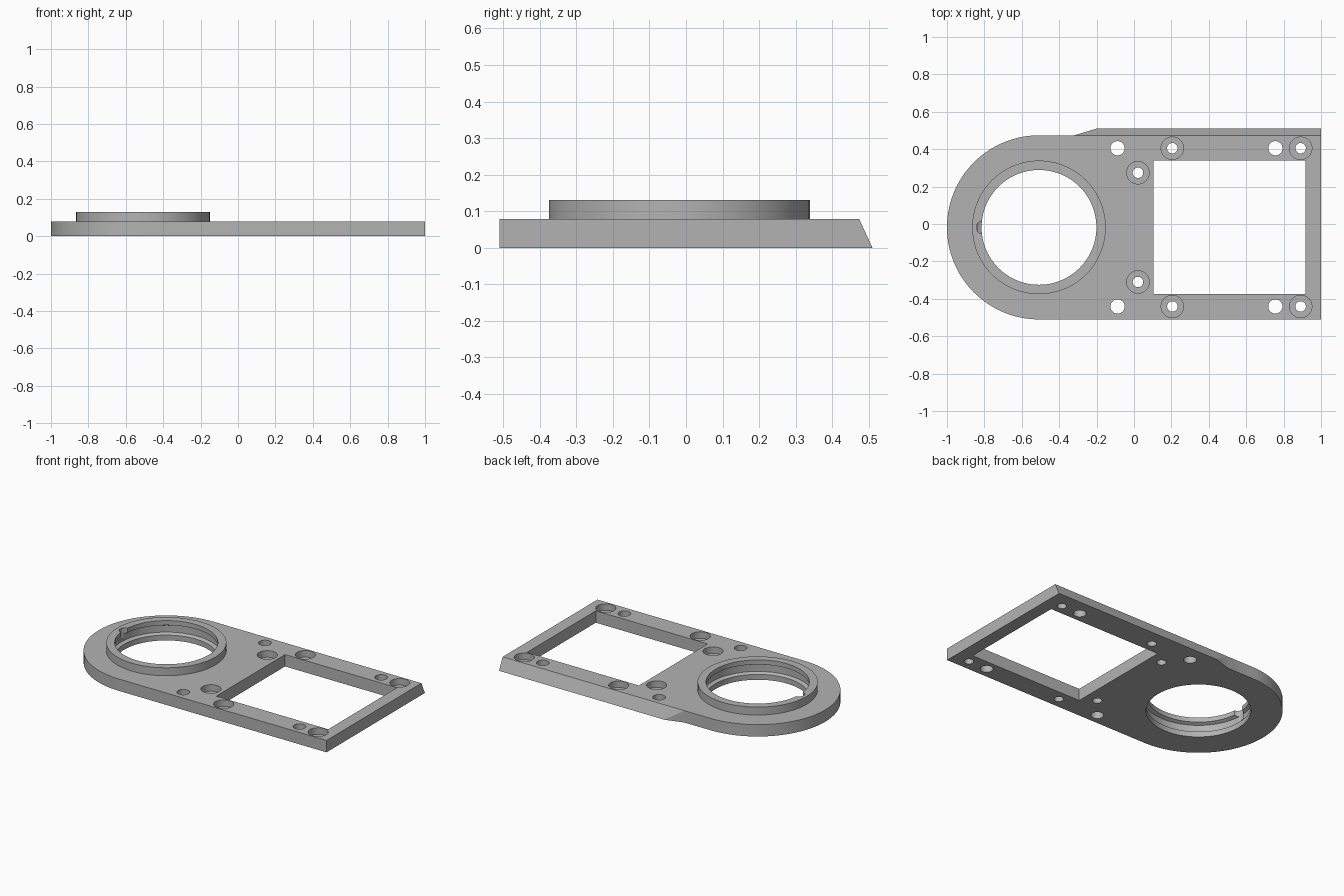
import bpy, bmesh, math
from mathutils import Vector

if "Cube" in bpy.data.objects:
    bpy.data.objects.remove(bpy.data.objects["Cube"])

CY = -0.018            # long axis of the plate
CX, R = -0.508, 0.492  # centre and radius of the round end
T, TOP = 0.078, 0.13   # plate thickness, collar height

grey = bpy.data.materials.new("plain grey")
grey.use_nodes = True
colour = (0.45, 0.45, 0.45, 1)
grey.diffuse_color = colour
grey.node_tree.nodes["Principled BSDF"].inputs["Base Color"].default_value = colour


def finish(name, bm):
    bmesh.ops.recalc_face_normals(bm, faces=bm.faces)
    mesh = bpy.data.meshes.new(name)
    bm.to_mesh(mesh)
    bm.free()
    mesh.materials.append(grey)
    obj = bpy.data.objects.new(name, mesh)
    bpy.context.collection.objects.link(obj)
    return obj


def lathe(name, profile, x, y, seg=48):
    """Turned solid; the profile is (radius, height) pairs, capped at both ends."""
    bm = bmesh.new()
    rings = [[bm.verts.new((x + r * math.cos(2 * math.pi * i / seg),
                            y + r * math.sin(2 * math.pi * i / seg), z))
              for i in range(seg)] for r, z in profile]
    for a, b in zip(rings, rings[1:]):
        for i in range(seg):
            j = (i + 1) % seg
            bm.faces.new((a[i], a[j], b[j], b[i]))
    bm.faces.new(rings[0])
    bm.faces.new(rings[-1])
    return finish(name, bm)


def combine(target, tool, operation="DIFFERENCE"):
    mod = target.modifiers.new(tool.name, "BOOLEAN")
    mod.operation, mod.object, mod.solver = operation, tool, "EXACT"
    bpy.context.view_layer.objects.active = target
    bpy.ops.object.modifier_apply(modifier=mod.name)
    bpy.data.objects.remove(tool)


# Plate outline: round end, square end, and a widened back edge
back = CY + R
outline = [(CX + R * math.cos(a), CY + R * math.sin(a))
           for a in (math.pi * (0.5 + i / 64) for i in range(65))]
outline += [(1, CY - R), (1, 0.51), (-0.2, 0.51), (-0.32, back)]
bm = bmesh.new()
base = bm.faces.new([bm.verts.new((x, y, 0)) for x, y in outline])
side = bmesh.ops.extrude_face_region(bm, geom=[base])
bmesh.ops.translate(bm, vec=(0, 0, T),
                    verts=[v for v in side["geom"] if isinstance(v, bmesh.types.BMVert)])
# Slope the back edge
cut = bmesh.ops.bisect_plane(bm, geom=bm.verts[:] + bm.edges[:] + bm.faces[:], dist=1e-5,
                             plane_co=(0, 0.51, 0), plane_no=Vector((0, T, 0.51 - back)),
                             clear_outer=True)
bmesh.ops.holes_fill(bm, edges=bm.edges[:])
plate = finish("mounting_plate", bm)

# Raised collar, then its bore with an inner groove and a small notch
combine(plate, lathe("collar", [(0.357, 0.04), (0.357, TOP)], CX, CY, 96), "UNION")
combine(plate, lathe("bore", [(0.307, -0.1), (0.307, 0.035), (0.328, 0.045),
                              (0.328, 0.09), (0.307, 0.1), (0.307, 0.2)], CX, CY, 96))
combine(plate, lathe("notch", [(0.035, 0.06), (0.035, 0.2)], CX - 0.3, CY, 24))

# Rectangular window
bm = bmesh.new()
bmesh.ops.create_cube(bm, size=1)
bmesh.ops.scale(bm, vec=(0.813, 0.714, 1), verts=bm.verts)
bmesh.ops.translate(bm, vec=(0.511, CY, 0), verts=bm.verts)
combine(plate, finish("window", bm))

# Plain and counterbored screw holes, mirrored across the long axis
plain = [(0.038, -0.1), (0.038, 0.2)]
bored = [(0.028, -0.1), (0.028, 0.035), (0.06, 0.035), (0.06, 0.2)]
for profile, x, dy in [(plain, -0.088, 0.423), (plain, 0.756, 0.423),
                       (bored, 0.205, 0.423), (bored, 0.891, 0.423),
                       (bored, 0.021, 0.292)]:
    for sign in (-1, 1):
        combine(plate, lathe("hole", profile, x, CY + sign * dy))

# Smooth round walls, crisp edges
bpy.ops.object.select_all(action="DESELECT")
plate.select_set(True)
bpy.context.view_layer.objects.active = plate
bpy.ops.object.shade_smooth_by_angle(angle=math.radians(20))
